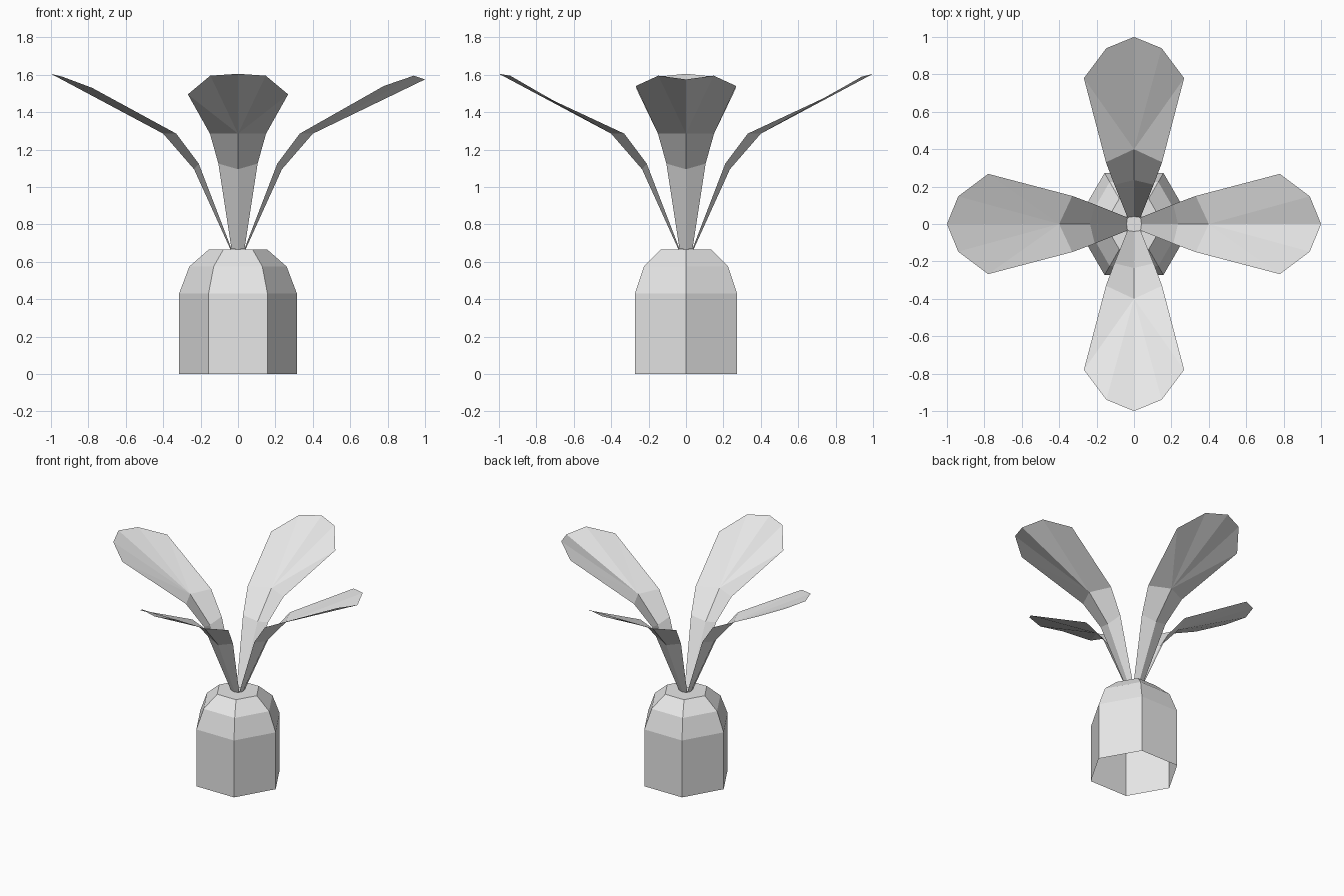
import bpy, math
from mathutils import Matrix

if "Cube" in bpy.data.objects:
    bpy.data.objects.remove(bpy.data.objects["Cube"])

mat = bpy.data.materials.new("light grey")
mat.diffuse_color = (0.8, 0.8, 0.8, 1)
mat.use_nodes = True
mat.node_tree.nodes["Principled BSDF"].inputs["Base Color"].default_value = mat.diffuse_color


def make(name, verts, faces):
    mesh = bpy.data.meshes.new(name)
    mesh.from_pydata(verts, [], faces)
    mesh.materials.append(mat)
    mesh.update()
    obj = bpy.data.objects.new(name, mesh)
    bpy.context.collection.objects.link(obj)
    return obj


# Hexagonal pot: open underneath, tapering in two steps to a flat top
profile = [(0.315, 0), (0.315, 0.43), (0.26, 0.575), (0.157, 0.665)]
verts = [(r * math.cos(i * math.pi / 3), r * math.sin(i * math.pi / 3), z)
         for r, z in profile for i in range(6)]
faces = [(k * 6 + i, k * 6 + (i + 1) % 6, k * 6 + 6 + (i + 1) % 6, k * 6 + 6 + i)
         for k in range(3) for i in range(6)]
faces.append(tuple(range(18, 24)))
make("pot", verts, faces)


# Leaf: creased stem in two bends, then a blade fanning out from the upper bend
def leaf(name, angle, shoulder_z, corner_z, tip_z):
    centre = [(0.04, 0, 0.665), (0.235, 0, 1.095), (0.40, 0, 1.285)]
    edge = [(0.035, 0.035, 0.67), (0.21, 0.105, 1.125), (0.33, 0.15, 1.285),
            (0.78, 0.268, shoulder_z), (0.94, 0.148, corner_z)]
    verts = centre + [(1.0, 0, tip_z)] + edge + [(x, -y, z) for x, y, z in edge]
    faces = []
    for o, flip in ((4, False), (9, True)):
        half = [(0, 1, o + 1, o), (1, 2, o + 2, o + 1),
                (2, o + 3, o + 2), (2, o + 4, o + 3), (2, 3, o + 4)]
        faces += [f[::-1] if flip else f for f in half]
    obj = make(name, verts, faces)
    obj.data.transform(Matrix.Rotation(math.radians(angle), 4, "Z"))


leaf("right_leaf", 0, 1.54, 1.595, 1.575)
leaf("back_leaf", 90, 1.495, 1.59, 1.605)
leaf("left_leaf", 180, 1.53, 1.59, 1.605)
leaf("front_leaf", 270, 1.495, 1.595, 1.605)
